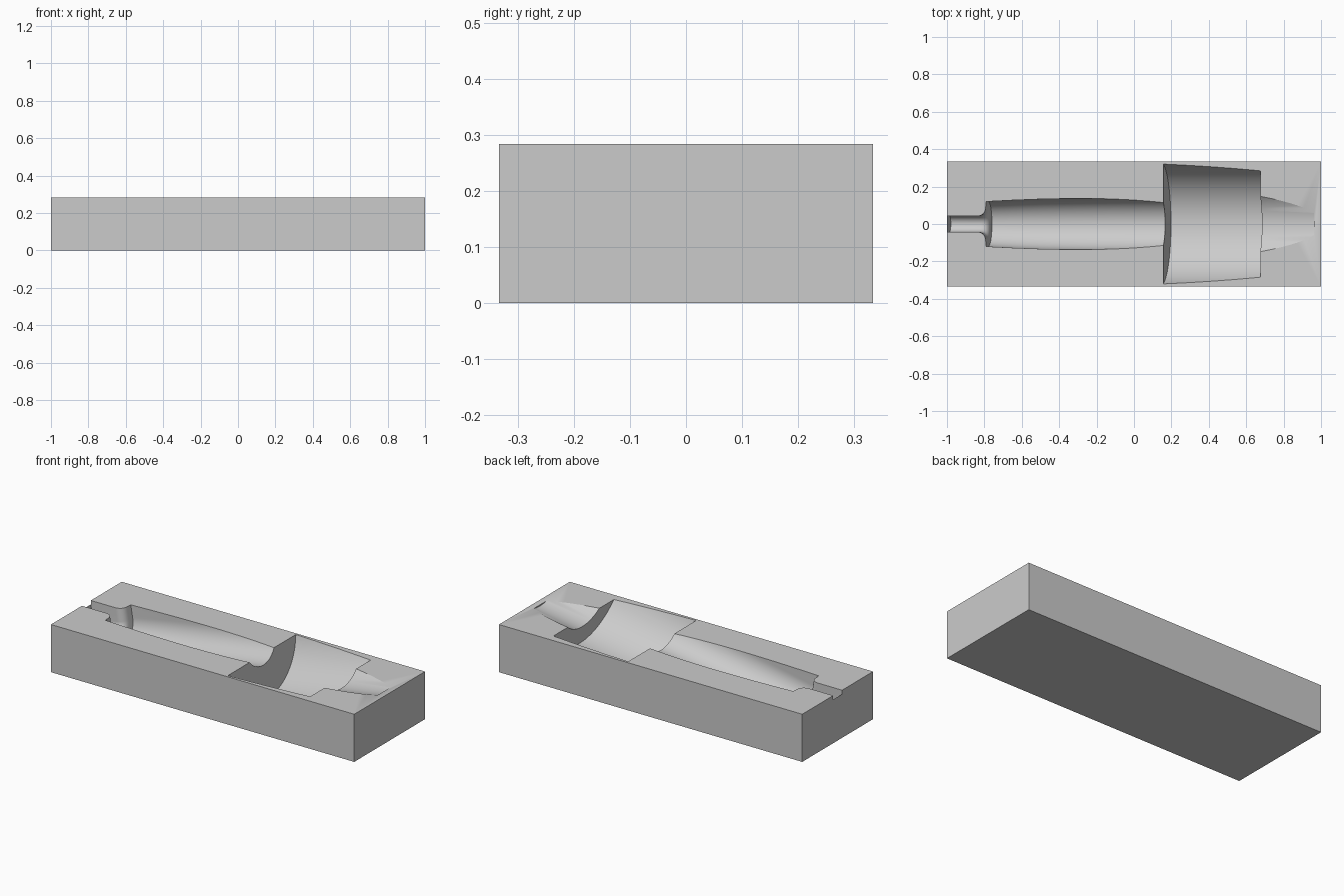
import bpy, bmesh, math
from mathutils import Matrix

cube = bpy.data.objects.get("Cube")
if cube:
    bpy.data.objects.remove(cube, do_unlink=True)

HEIGHT = 0.284
TILT = math.radians(9.5)
ARC = 48          # segments of the rounded floor
LIFT = 0.22       # how far the cutter walls rise above the tilted axis

grey = bpy.data.materials.new("plain grey")
grey.use_nodes = True
color = (0.6, 0.6, 0.6, 1)
grey.diffuse_color = color
grey.node_tree.nodes["Principled BSDF"].inputs["Base Color"].default_value = color


def add_object(name, bm):
    bmesh.ops.recalc_face_normals(bm, faces=bm.faces[:])
    mesh = bpy.data.meshes.new(name)
    bm.to_mesh(mesh)
    bm.free()
    obj = bpy.data.objects.new(name, mesh)
    mesh.materials.append(grey)
    bpy.context.collection.objects.link(obj)
    return obj


# Solid block
bm = bmesh.new()
bmesh.ops.create_cube(bm, size=1)
bmesh.ops.scale(bm, vec=(2, 0.667, HEIGHT), verts=bm.verts[:])
bmesh.ops.translate(bm, vec=(0, 0, HEIGHT / 2), verts=bm.verts[:])
block = add_object("mould_block", bm)

# Cavity stations along the tilted axis: (distance, radius)
stations = [(-0.645, 0.042), (-0.482, 0.042)]
# small fillet between the slot and the grip
for i in range(1, 7):
    a = math.radians(15 * i)
    stations.append((-0.482 + 0.045 * math.sin(a), 0.087 - 0.045 * math.cos(a)))
# long grip, bulging gently
stations += [(-0.435, 0.12), (-0.3, 0.127), (-0.15, 0.133), (0, 0.136),
             (0.12, 0.138), (0.3, 0.14), (0.5, 0.142)]
# wide drum, then shallow neck
stations += [(0.5, 0.331), (1.011, 0.331), (1.011, 0.225), (1.295, 0.225)]

# U-shaped sections lofted into one cutter
bm = bmesh.new()
rings = []
for t, r in stations:
    ring = [bm.verts.new((t, r, LIFT))]
    for i in range(ARC + 1):
        a = math.pi * i / ARC
        ring.append(bm.verts.new((t, r * math.cos(a), -r * math.sin(a))))
    ring.append(bm.verts.new((t, -r, LIFT)))
    rings.append(ring)
for a, b in zip(rings, rings[1:]):
    for i in range(len(a)):
        j = (i + 1) % len(a)
        bm.faces.new((a[i], a[j], b[j], b[i]))
bm.faces.new(rings[0])
bm.faces.new(rings[-1])
bm.transform(Matrix.Translation((-0.35, 0, HEIGHT)) @ Matrix.Rotation(-TILT, 4, 'Y'))
cutter = add_object("cavity_cutter", bm)
cutter.hide_render = True

# Carve the cavity and shade its curved surfaces
cut = block.modifiers.new("cavity", 'BOOLEAN')
cut.operation = 'DIFFERENCE'
cut.solver = 'EXACT'
cut.object = cutter
bpy.ops.object.select_all(action='DESELECT')
bpy.context.view_layer.objects.active = block
block.select_set(True)
bpy.ops.object.modifier_apply(modifier=cut.name)
bpy.data.objects.remove(cutter, do_unlink=True)
bpy.ops.object.shade_smooth_by_angle(angle=math.radians(25))
